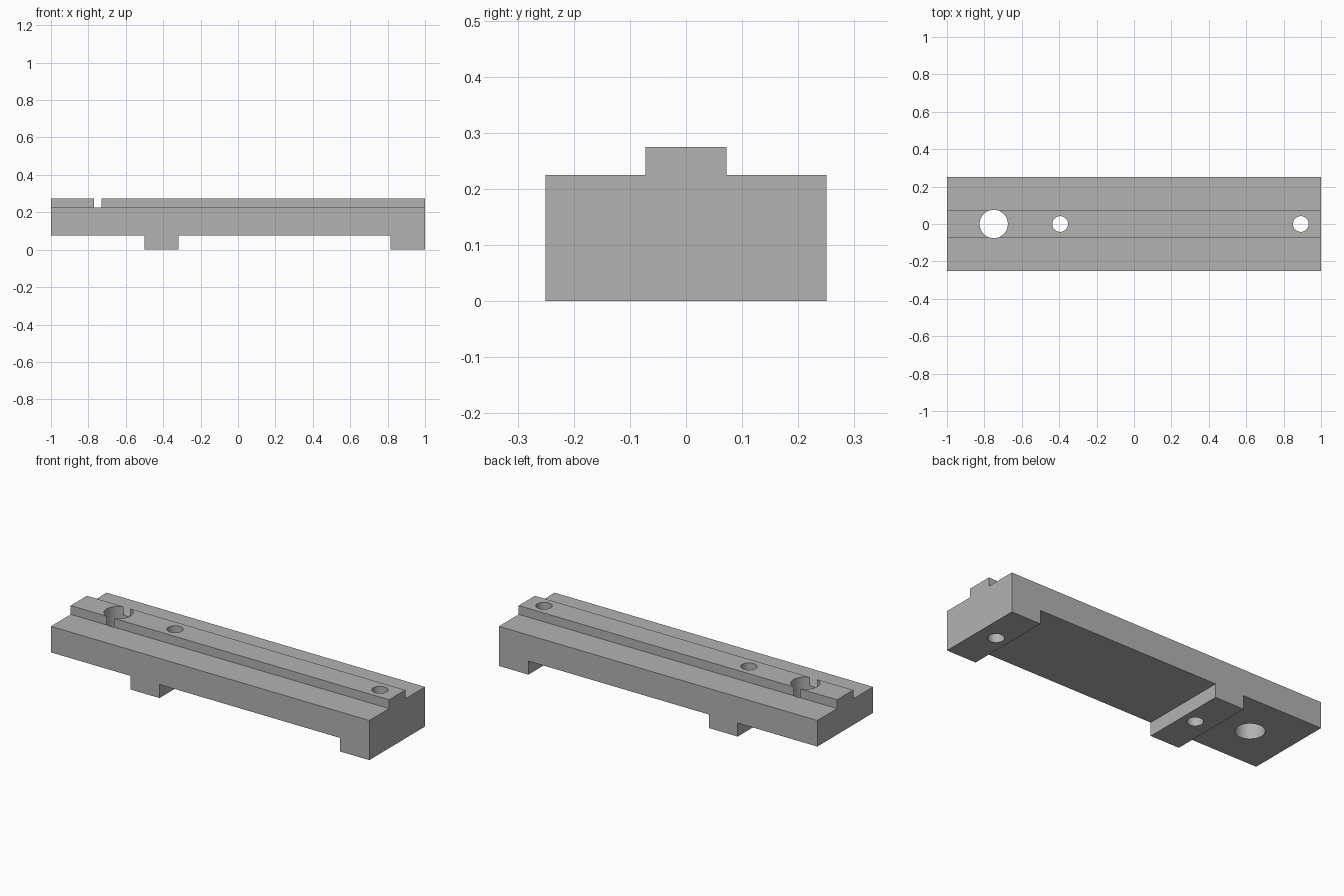
import bpy, bmesh, math

cube = bpy.data.objects.get("Cube")
if cube:
    bpy.data.objects.remove(cube, do_unlink=True)

HALF_LENGTH, HALF_WIDTH, RAIL_HALF = 1.0, 0.25, 0.0725
UNDERSIDE, LEDGE, TOP = 0.077, 0.225, 0.275

grey = bpy.data.materials.new("plain grey")
grey.use_nodes = True
grey.diffuse_color = (0.45, 0.45, 0.45, 1)
grey.node_tree.nodes["Principled BSDF"].inputs["Base Color"].default_value = grey.diffuse_color

# Mounting bar: T-shaped cross-section swept along its length
half = [(HALF_WIDTH, 0), (HALF_WIDTH, LEDGE), (RAIL_HALF, LEDGE), (RAIL_HALF, TOP)]
section = half + [(-y, z) for y, z in reversed(half)]
bm = bmesh.new()
face = bm.faces.new([bm.verts.new((-HALF_LENGTH, y, z)) for y, z in section])
sweep = bmesh.ops.extrude_face_region(bm, geom=[face])
moved = [v for v in sweep["geom"] if isinstance(v, bmesh.types.BMVert)]
bmesh.ops.translate(bm, verts=moved, vec=(2 * HALF_LENGTH, 0, 0))
bmesh.ops.recalc_face_normals(bm, faces=bm.faces)
mesh = bpy.data.meshes.new("mounting_bar")
bm.to_mesh(mesh)
bm.free()
bar = bpy.data.objects.new("mounting_bar", mesh)
bpy.context.collection.objects.link(bar)
mesh.materials.append(grey)


def cut(cutter):
    """Subtract the cutter from the bar, then discard it."""
    cutter.hide_render = True
    cutter.data.materials.append(grey)
    bpy.context.view_layer.objects.active = bar
    mod = bar.modifiers.new("cut", "BOOLEAN")
    mod.operation, mod.solver, mod.object = "DIFFERENCE", "EXACT", cutter
    bpy.ops.object.modifier_apply(modifier=mod.name)
    bpy.data.objects.remove(cutter, do_unlink=True)


# Underside recesses, leaving a middle foot and an end foot
for x0, x1 in [(-1.1, -0.5), (-0.318, 0.815)]:
    bpy.ops.mesh.primitive_cube_add(size=1, location=((x0 + x1) / 2, 0, UNDERSIDE - 0.1))
    recess = bpy.context.object
    recess.scale = (x1 - x0, 1, 0.2)
    cut(recess)

# Large hole breaking through the rail sides, and a bolt hole in each foot
for x, radius in [(-0.75, 0.0755), (-0.395, 0.042), (0.892, 0.042)]:
    bpy.ops.mesh.primitive_cylinder_add(vertices=64, radius=radius, depth=1, location=(x, 0, 0.1))
    cut(bpy.context.object)

bpy.ops.object.select_all(action="DESELECT")
bar.select_set(True)
bpy.context.view_layer.objects.active = bar
bpy.ops.object.shade_smooth_by_angle(angle=math.radians(30))
